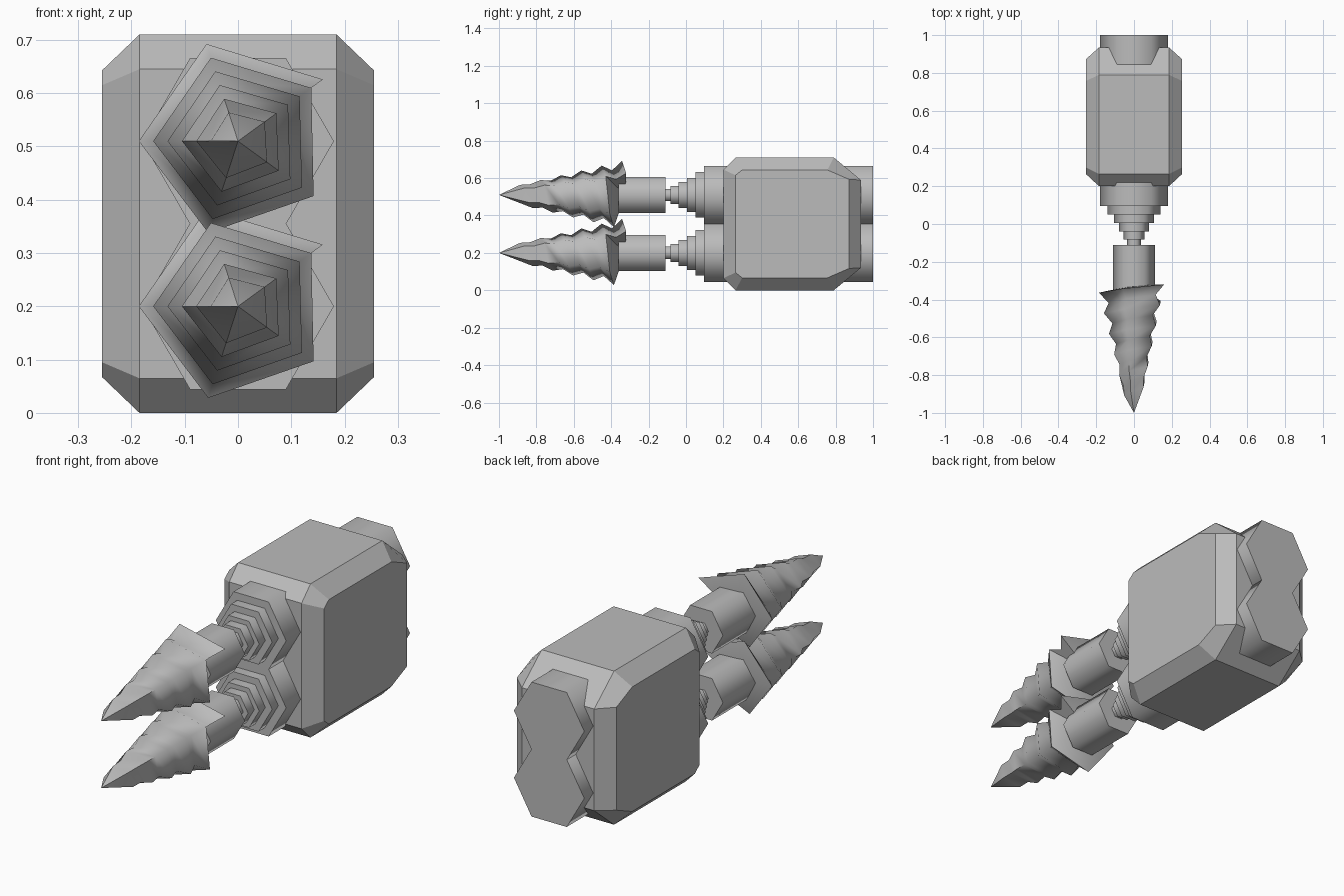
import bpy, bmesh, math
from mathutils import Vector

if "Cube" in bpy.data.objects:
    bpy.data.objects.remove(bpy.data.objects["Cube"])

grey = bpy.data.materials.new("plain grey")
grey.diffuse_color = (0.5, 0.5, 0.5, 1)
grey.use_nodes = True
grey.node_tree.nodes["Principled BSDF"].inputs["Base Color"].default_value = grey.diffuse_color
CENTRES = (0.20, 0.51)  # heights of the two drill axes


def finish(name, bm, smooth=True):
    bmesh.ops.recalc_face_normals(bm, faces=bm.faces)
    mesh = bpy.data.meshes.new(name)
    bm.to_mesh(mesh)
    bm.free()
    mesh.materials.append(grey)
    ob = bpy.data.objects.new(name, mesh)
    bpy.context.collection.objects.link(ob)
    if smooth:
        bpy.ops.object.select_all(action='DESELECT')
        ob.select_set(True)
        bpy.context.view_layer.objects.active = ob
        bpy.ops.object.shade_smooth_by_angle(angle=math.radians(65))
    return ob


def hex_prism(bm, radius, y0, y1, zc):
    rings = [[bm.verts.new((radius * math.cos(k * math.pi / 3), y,
                            zc + radius * math.sin(k * math.pi / 3)))
              for k in range(6)] for y in (y0, y1)]
    for ring in rings:
        bm.faces.new(ring)
    for k in range(6):
        n = (k + 1) % 6
        bm.faces.new((rings[0][k], rings[0][n], rings[1][n], rings[1][k]))


def build_body():
    # half profiles (y, height from the middle): wide outline and inset cheek
    mid = 0.355
    outer = [(0.20, 0.29), (0.265, 0.355), (0.79, 0.355), (0.935, 0.235)]
    cheek = [(0.265, 0.26), (0.30, 0.288), (0.757, 0.288), (0.872, 0.238)]
    bm = bmesh.new()
    loops = []
    for x, half in ((-0.255, cheek), (-0.185, outer), (0.185, outer), (0.255, cheek)):
        pts = half + [(y, -h) for y, h in reversed(half)]
        loops.append([bm.verts.new((x, y, mid + h)) for y, h in pts])
    bm.faces.new(loops[0])
    bm.faces.new(loops[-1])
    for a, b in zip(loops, loops[1:]):
        for k in range(8):
            n = (k + 1) % 8
            bm.faces.new((a[k], a[n], b[n], b[k]))
    finish("body", bm, smooth=False)


def build_bit(zc, name):
    # five-sided tapering screw thread: a ridge helix and a valley helix
    last = 27
    bm = bmesh.new()

    def helix(i, y_shift, scale):
        a = math.radians(36 + 72 * i)
        r = (0.197 - 0.0054 * i) * scale
        return bm.verts.new((r * math.cos(a), -0.32 - 0.0218 * i + y_shift,
                             zc + r * math.sin(a)))

    ridge = [helix(i, 0, 1) for i in range(last + 1)]
    valley = [helix(i, -0.054, 0.72) for i in range(last - 4)]
    for i in range(last - 5):
        bm.faces.new((ridge[i], ridge[i + 1], valley[i + 1], valley[i]))
        bm.faces.new((valley[i], valley[i + 1], ridge[i + 6], ridge[i + 5]))
    # closed back and pointed tip
    back = bm.verts.new((0, -0.325, zc))
    tip = bm.verts.new((0, -1.0, zc))
    for i in range(5):
        bm.faces.new((back, ridge[i + 1], ridge[i]))
        bm.faces.new((tip, ridge[last - 5 + i], ridge[last - 4 + i]))
    bm.faces.new((back, ridge[0], valley[0], ridge[5]))
    bm.faces.new((tip, ridge[last], valley[last - 5], ridge[last - 5]))
    finish(name, bm)


build_body()
STEPS = [(0.14, 0.05, 0.095), (0.105, 0.005, 0.05), (0.08, -0.04, 0.005),
         (0.055, -0.083, -0.04), (0.038, -0.11, -0.083)]
for zc, side in zip(CENTRES, ("lower", "upper")):
    # barrel running through the body
    bm = bmesh.new()
    hex_prism(bm, 0.18, 0.095, 1.0, zc)
    finish(side + "_barrel", bm)
    # stepped chuck
    bm = bmesh.new()
    for r, y0, y1 in STEPS:
        hex_prism(bm, r, y0, y1, zc)
    finish(side + "_chuck", bm)
    # shank
    bm = bmesh.new()
    hex_prism(bm, 0.112, -0.36, -0.11, zc)
    finish(side + "_shank", bm)
    build_bit(zc, side + "_drill_bit")
